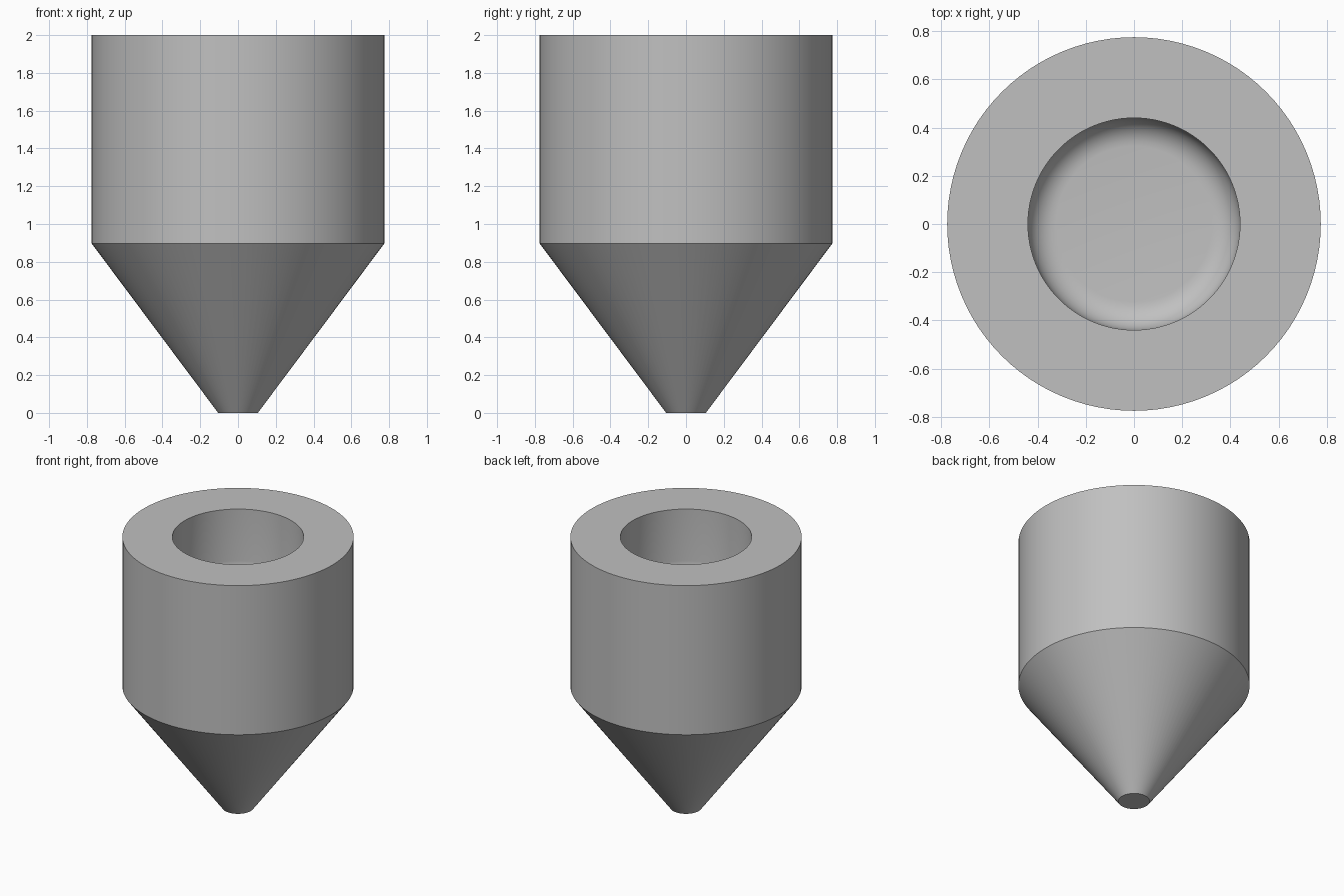
import bpy, bmesh, math

if "Cube" in bpy.data.objects:
    bpy.data.objects.remove(bpy.data.objects["Cube"])

SEGMENTS = 96

grey = bpy.data.materials.new("plain_grey")
grey.diffuse_color = (0.53, 0.53, 0.53, 1)
grey.use_nodes = True
grey.node_tree.nodes["Principled BSDF"].inputs["Base Color"].default_value = grey.diffuse_color

# Half profile (radius, height), from tip centre up, over the rim and into the bore
RIM, BORE, FILLET, FLOOR = 0.775, 0.44, 0.117, 1.5
profile = [(0, 0), (0.105, 0), (RIM, 0.897), (RIM, 2), (BORE, 2)]
for i in range(9):  # rounded corner at the bottom of the bore
    a = math.radians(90 * i / 8)
    profile.append((BORE - FILLET + FILLET * math.cos(a),
                    FLOOR + FILLET - FILLET * math.sin(a)))
profile.append((0, FLOOR))

# Spin the profile into a closed solid
bm = bmesh.new()
verts = [bm.verts.new((r, 0, z)) for r, z in profile]
edges = [bm.edges.new(pair) for pair in zip(verts, verts[1:])]
bmesh.ops.spin(bm, geom=verts + edges, cent=(0, 0, 0), axis=(0, 0, 1),
               angle=math.tau, steps=SEGMENTS, use_duplicate=False)
bmesh.ops.remove_doubles(bm, verts=bm.verts, dist=1e-4)
bmesh.ops.recalc_face_normals(bm, faces=bm.faces)

mesh = bpy.data.meshes.new("tapered_plug")
bm.to_mesh(mesh)
bm.free()
mesh.materials.append(grey)
plug = bpy.data.objects.new("tapered_plug", mesh)
bpy.context.collection.objects.link(plug)

# Smooth sides with crisp rims
bpy.context.view_layer.objects.active = plug
plug.select_set(True)
bpy.ops.object.shade_smooth_by_angle(angle=math.radians(30))
